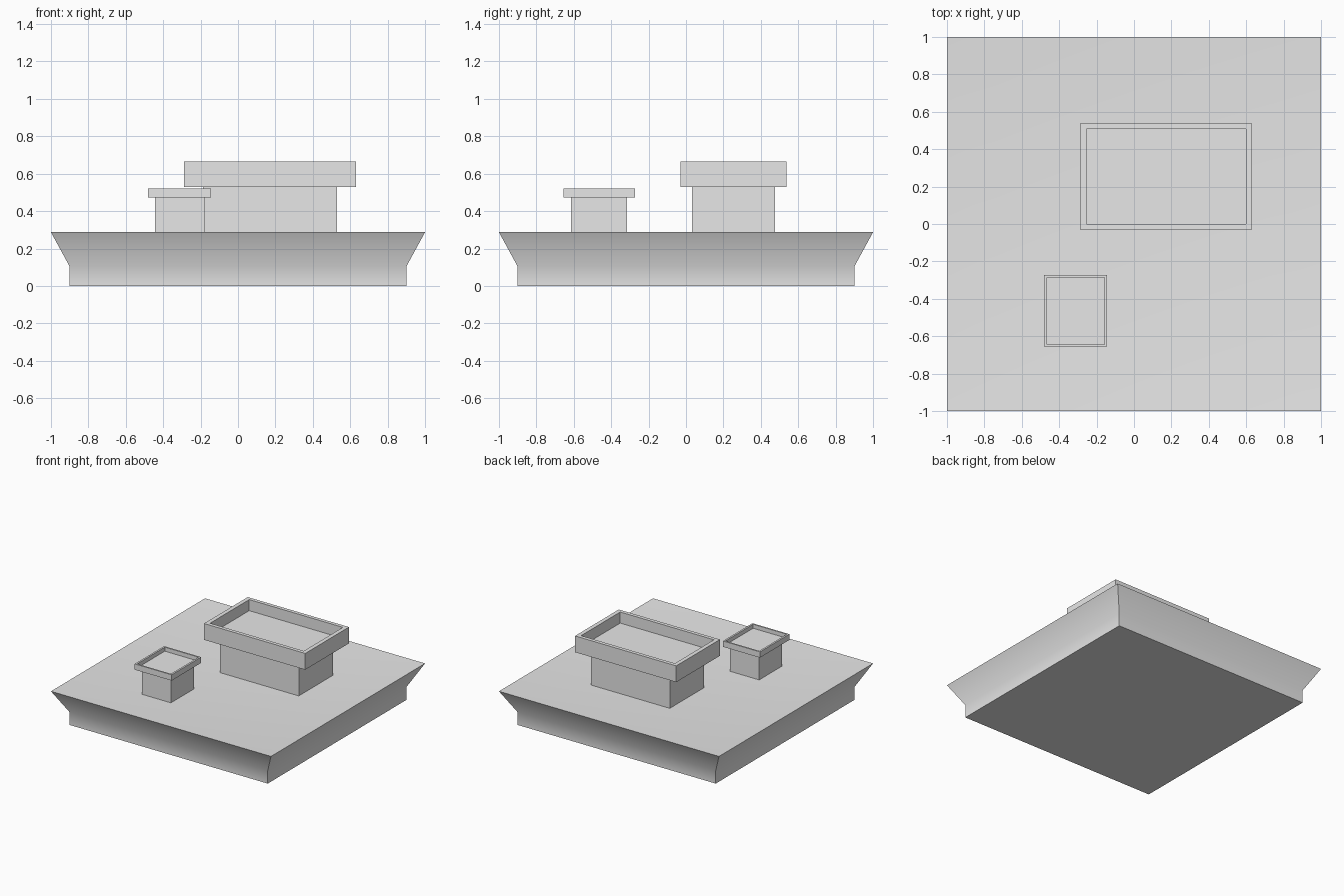
import bpy
import bmesh
from math import radians

cube = bpy.data.objects.get("Cube")
if cube:
    bpy.data.objects.remove(cube, do_unlink=True)

grey = bpy.data.materials.new("plain grey")
grey.use_nodes = True
grey.diffuse_color = (0.8, 0.8, 0.8, 1)
grey.node_tree.nodes["Principled BSDF"].inputs["Base Color"].default_value = (0.8, 0.8, 0.8, 1)


def ring_stack(name, center, rings, smooth=False):
    """Skin a series of rectangles (half width, half depth, z), closing both ends."""
    cx, cy = center
    bm = bmesh.new()
    loops = [[bm.verts.new((cx + sx * hx, cy + sy * hy, z))
              for sx, sy in ((-1, -1), (1, -1), (1, 1), (-1, 1))]
             for hx, hy, z in rings]
    for low, high in zip(loops, loops[1:]):
        for i in range(4):
            j = (i + 1) % 4
            bm.faces.new((low[i], low[j], high[j], high[i]))
    bm.faces.new(loops[0][::-1])
    bm.faces.new(loops[-1])
    bmesh.ops.recalc_face_normals(bm, faces=bm.faces)
    mesh = bpy.data.meshes.new(name)
    bm.to_mesh(mesh)
    bm.free()
    mesh.materials.append(grey)
    obj = bpy.data.objects.new(name, mesh)
    bpy.context.collection.objects.link(obj)
    if smooth:
        bpy.ops.object.select_all(action="DESELECT")
        obj.select_set(True)
        bpy.context.view_layer.objects.active = obj
        bpy.ops.object.shade_smooth_by_angle(angle=radians(40))
    return obj


# Roof slab: upright base, flared cornice, shallow sunken top
DECK = 0.264
ring_stack("roof_slab", (0, 0), [
    (0.902, 0.902, 0), (0.902, 0.902, 0.107),
    (1, 1, 0.287), (0.735, 0.735, DECK)], smooth=True)


def chimney(name, center, shaft, cap, opening, under, top, floor):
    """A plain shaft carrying a wider, tray-shaped cap."""
    ring_stack(name + "_shaft", center,
               [(*shaft, DECK - 0.01), (*shaft, under + 0.005)])
    ring_stack(name + "_cap", center,
               [(*cap, under), (*cap, top), (*opening, top), (*opening, floor)])


# Two rooftop chimneys
chimney("large_chimney", (0.172, 0.254), (0.358, 0.222), (0.46, 0.284),
        (0.426, 0.254), 0.53, 0.664, 0.573)
chimney("small_chimney", (-0.312, -0.465), (0.132, 0.149), (0.168, 0.191),
        (0.153, 0.179), 0.472, 0.52, 0.487)
